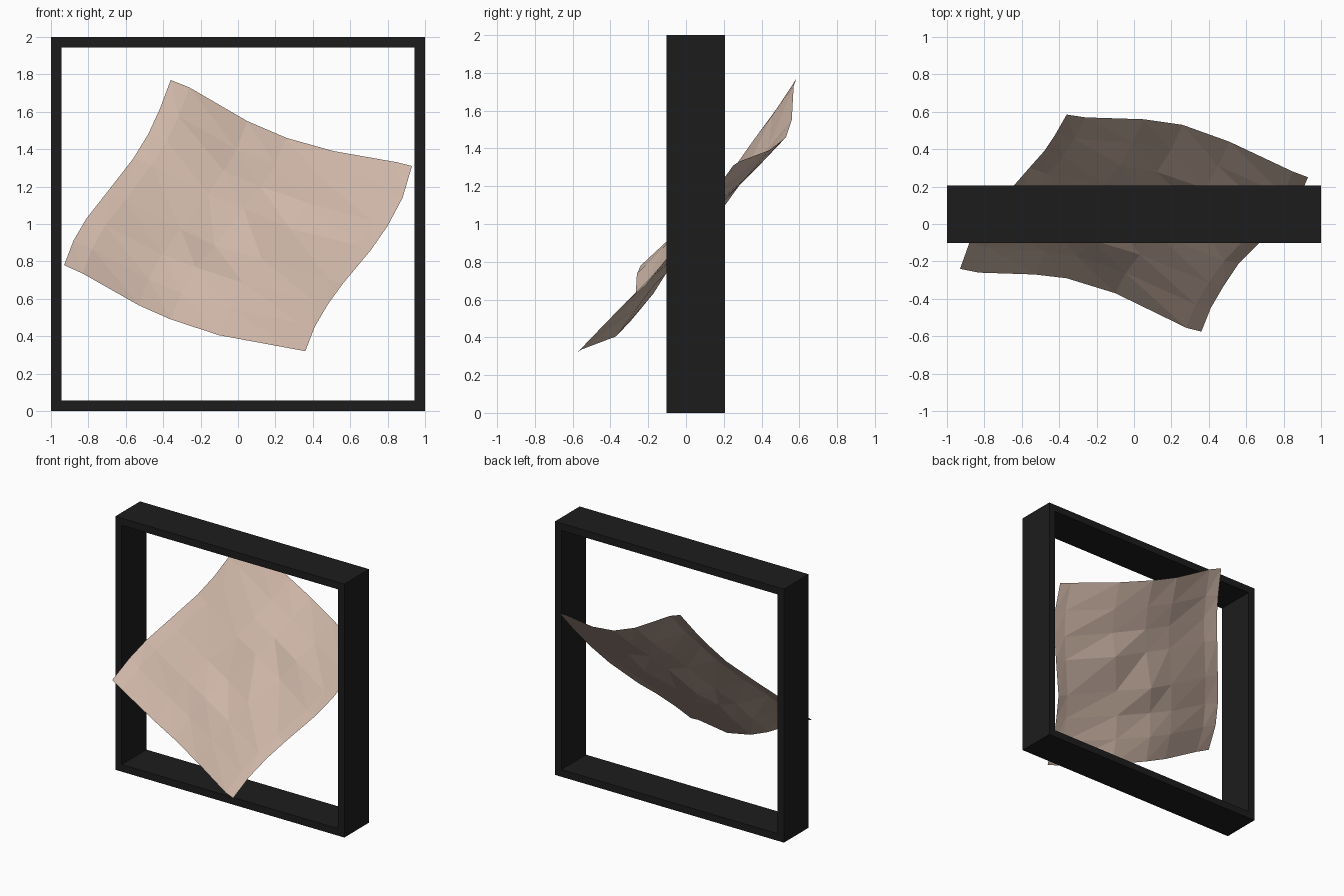
import bpy, bmesh, math, random
from mathutils import Vector

if "Cube" in bpy.data.objects:
    bpy.data.objects.remove(bpy.data.objects["Cube"])

random.seed(4)


def material(name, rgb):
    m = bpy.data.materials.new(name)
    m.diffuse_color = (*rgb, 1)
    m.use_nodes = True
    m.node_tree.nodes["Principled BSDF"].inputs["Base Color"].default_value = m.diffuse_color
    return m


def make_object(name, bm, mat):
    mesh = bpy.data.meshes.new(name)
    bm.to_mesh(mesh)
    bm.free()
    mesh.materials.append(mat)
    ob = bpy.data.objects.new(name, mesh)
    bpy.context.collection.objects.link(ob)
    return ob


# Square frame: four mitred sides swept from one rectangular section
bm = bmesh.new()
front, back, width = -0.102, 0.207, 0.056
section = [(1, front), (1, back), (1 - width, back), (1 - width, front)]
rings = [[bm.verts.new((sx * r, y, 1 + sz * r)) for r, y in section]
         for sx, sz in ((-1, -1), (1, -1), (1, 1), (-1, 1))]
for i in range(4):
    a, b = rings[i], rings[(i + 1) % 4]
    for j in range(4):
        k = (j + 1) % 4
        bm.faces.new((a[j], a[k], b[k], b[j]))
bmesh.ops.recalc_face_normals(bm, faces=bm.faces)
make_object("square_frame", bm, material("black_frame", (0.012, 0.012, 0.012)))

# Billowing sheet: four edge curves, blended across the middle
top = [(-.36, .585, 1.77), (-.26, .57, 1.73), (.05, .56, 1.55), (.26, .53, 1.46),
       (.51, .44, 1.39), (.85, .28, 1.33), (.93, .25, 1.31)]
bottom = [(-.93, -.24, .78), (-.83, -.26, .735), (-.53, -.27, .565), (-.36, -.29, .49),
          (-.10, -.37, .405), (.28, -.555, .335), (.36, -.575, .32)]
left = [(-.36, .585, 1.77), (-.42, .48, 1.61), (-.48, .39, 1.48), (-.56, .30, 1.35),
        (-.70, .14, 1.17), (-.81, .01, 1.03), (-.88, -.10, .91), (-.93, -.24, .78)]
right = [(.93, .25, 1.31), (.88, .13, 1.14), (.80, .03, .99), (.71, -.06, .86),
         (.56, -.21, .68), (.48, -.33, .57), (.41, -.45, .45), (.36, -.575, .32)]
top, bottom, left, right = ([Vector(p) for p in c] for c in (top, bottom, left, right))
us = [0, .08, .32, .47, .66, .94, 1]
vs = [0, .165, .3, .44, .62, .75, .87, 1]
normal = Vector((0.02, -.78, .63))

bm = bmesh.new()
grid = []
for j, v in enumerate(vs):
    row = []
    for i, u in enumerate(us):
        p = top[i] * (1 - v) + bottom[i] * v + left[j] * (1 - u) + right[j] * u
        p -= ((top[0] * (1 - u) + top[-1] * u) * (1 - v)
              + (bottom[0] * (1 - u) + bottom[-1] * u) * v)
        inside = math.sin(math.pi * u) * math.sin(math.pi * v)
        p += normal * inside * (0.06 + random.uniform(-0.022, 0.022))
        row.append(bm.verts.new(p))
    grid.append(row)
for j in range(len(vs) - 1):
    for i in range(len(us) - 1):
        a, b = grid[j][i], grid[j + 1][i]
        c, d = grid[j + 1][i + 1], grid[j][i + 1]
        bm.faces.new((a, b, c))
        bm.faces.new((a, c, d))
make_object("draped_sheet", bm, material("beige_sheet", (0.62, 0.47, 0.39)))
